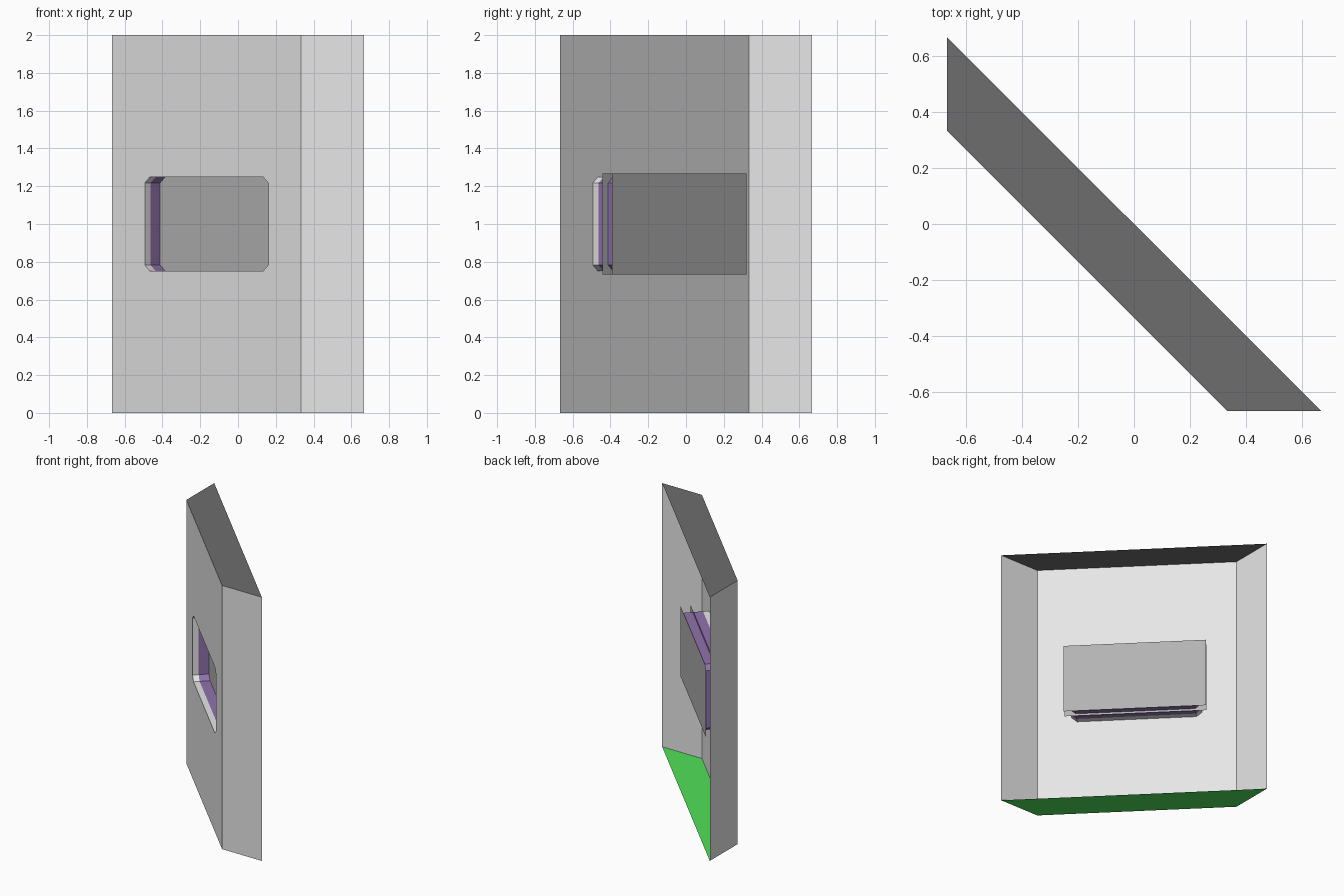
import bpy

cube = bpy.data.objects.get("Cube")
if cube:
    bpy.data.objects.remove(cube, do_unlink=True)


def material(name, color):
    mat = bpy.data.materials.new(name)
    mat.use_nodes = True
    mat.diffuse_color = (*color, 1)
    mat.node_tree.nodes["Principled BSDF"].inputs["Base Color"].default_value = (*color, 1)
    return mat


WALL = material("pale grey wall", (0.8, 0.8, 0.8))
ROOF = material("dark grey top", (0.155, 0.155, 0.155))
FLOOR = material("green base", (0.08, 0.75, 0.1))
REVEAL = material("purple reveal", (0.28, 0.17, 0.42))
PANE = material("grey pane", (0.45, 0.45, 0.45))

HEIGHT = 2.0
EDGE = 2 / 3      # outer extent in x and y
MID = 1 / 6       # offset of the diagonal wall's middle


def place(s, z, depth=0):
    """Point on the diagonal wall: s along it, depth into the block."""
    return (-MID + s + depth, -MID - s + depth, z)


def build(name, faces, mat):
    """Make an object from faces given as lists of points, sharing vertices."""
    verts = list(dict.fromkeys(p for face in faces for p in face))
    mesh = bpy.data.meshes.new(name)
    mesh.from_pydata(verts, [], [[verts.index(p) for p in face] for face in faces])
    mesh.materials.append(mat)
    obj = bpy.data.objects.new(name, mesh)
    bpy.context.collection.objects.link(obj)
    return obj


def rectangle(half_s, half_z):
    z = HEIGHT / 2
    return [(half_s, z - half_z), (half_s, z + half_z),
            (-half_s, z + half_z), (-half_s, z - half_z)]


# Window outline: rectangle with clipped corners
hs, hz, cs, cz = 0.327, 0.25, 0.028, 0.033
z0, z1 = HEIGHT / 2 - hz, HEIGHT / 2 + hz
outline = [(hs, z0 + cz), (hs, z1 - cz), (hs - cs, z1), (cs - hs, z1),
           (-hs, z1 - cz), (-hs, z0 + cz), (cs - hs, z0), (hs - cs, z0)]

# Diagonal front wall around the window opening
corners = rectangle(0.5, HEIGHT / 2)
faces = []
for i in range(4):
    a, b = corners[i], corners[(i + 1) % 4]
    o0, o1, o2 = (outline[(2 * i + k) % 8] for k in range(3))
    faces.append([place(*p) for p in (a, b, o1, o0)])
    faces.append([place(*p) for p in (b, o2, o1)])
build("front_wall", faces, WALL)

# Top, base and end walls; the back stays open
footprint = [(-EDGE, EDGE), (-EDGE, EDGE / 2), (EDGE / 2, -EDGE), (EDGE, -EDGE)]
low = [(x, y, 0) for x, y in footprint]
high = [(x, y, HEIGHT) for x, y in footprint]
build("top", [high], ROOF)
build("base", [low[::-1]], FLOOR)
for name, i in (("right_end_wall", 0), ("left_end_wall", 2)):
    build(name, [[low[i], low[i + 1], high[i + 1], high[i]]], WALL)


# Window tunnel: wall-coloured lip, then the purple reveal
def tunnel(name, d0, d1, mat):
    build(name, [[place(*p, d0), place(*q, d0), place(*q, d1), place(*p, d1)]
                 for p, q in zip(outline, outline[1:] + outline[:1])], mat)


tunnel("window_lip", 0, 0.03, WALL)
tunnel("window_reveal", 0.03, 0.13, REVEAL)

# Two panes, slightly wider than the tunnel
for name, depth in (("outer_pane", 0.081), ("inner_pane", 0.131)):
    build(name, [[place(*p, depth) for p in rectangle(0.357, 0.267)]], PANE)
